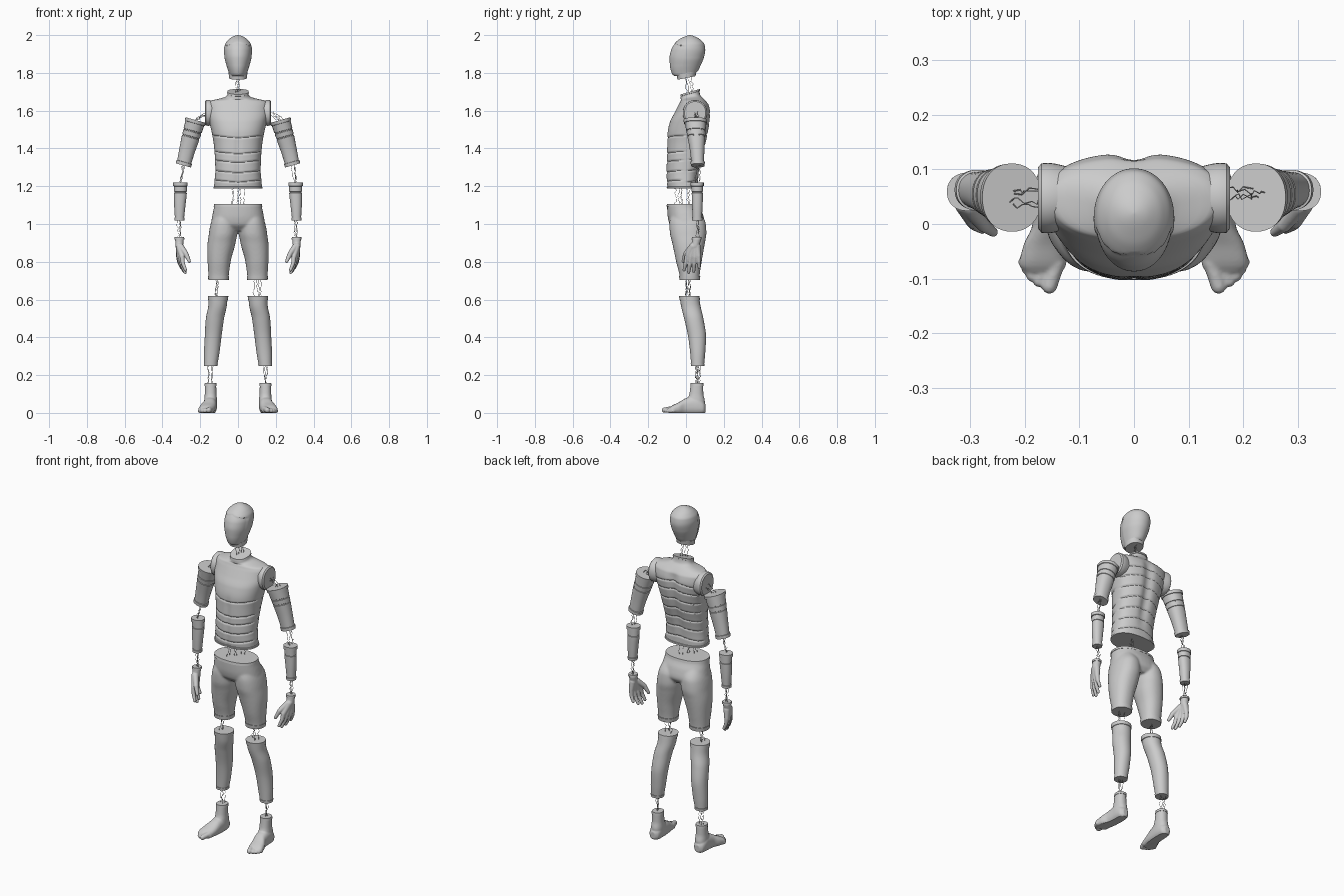
import bpy, bmesh, math, random
from mathutils import Vector, Matrix

if "Cube" in bpy.data.objects:
    bpy.data.objects.remove(bpy.data.objects["Cube"])

random.seed(4)


def interp(keys, z):
    """Monotone cubic interpolation of key rows (z, v1, v2, ...)."""
    if z <= keys[0][0]:
        return keys[0][1:]
    if z >= keys[-1][0]:
        return keys[-1][1:]
    i = max(k for k in range(len(keys) - 1) if keys[k][0] <= z)
    h = keys[i + 1][0] - keys[i][0]
    t = (z - keys[i][0]) / h

    def sec(k, c):
        return (keys[k + 1][c] - keys[k][c]) / (keys[k + 1][0] - keys[k][0])

    def slope(k, c):
        if k == 0:
            return sec(0, c)
        if k == len(keys) - 1:
            return sec(k - 1, c)
        a, b = sec(k - 1, c), sec(k, c)
        return 0 if a * b <= 0 else 2 * a * b / (a + b)

    return [(2*t**3 - 3*t*t + 1) * keys[i][c] + (t**3 - 2*t*t + t) * h * slope(i, c)
            + (3*t*t - 2*t**3) * keys[i + 1][c] + (t**3 - t*t) * h * slope(i + 1, c)
            for c in range(1, len(keys[0]))]


def loft(bm, keys, n=40, step=0.01, power=2.2, bands=(), relief=None, shift=None, remap=None, mid=0.5):
    """Closed stack of superellipses; keys are (z, half_width, y_front, y_back, x_centre)."""
    z0, z1 = keys[0][0], keys[-1][0]
    count = max(2, round((z1 - z0) / step))
    zs = [z0 + (z1 - z0) * i / count for i in range(count + 1)]
    for a, b, _ in bands:
        zs += [z for z in (a - .0006, a + .0006, b - .0006, b + .0006) if z0 < z < z1]
    rings = []
    for z in sorted(zs):
        w, yf, yb, xc = interp(keys, z)
        yc = yf + (yb - yf) * mid
        grow = sum(d for a, b, d in bands if a <= z <= b)
        ring = []
        for k in range(n):
            a = 2 * math.pi * k / n
            c, s = math.cos(a), math.sin(a)
            g = grow + (relief(z, c, s, w) if relief else 0)
            e = 2 / power
            x = xc + (w + g) * math.copysign(abs(c) ** e, c)
            y = yc + ((yb - yc if s > 0 else yc - yf) + g) * math.copysign(abs(s) ** e, s)
            p = Vector((x, y, z + (shift(x - xc, y - yc, z) if shift else 0)))
            ring.append(bm.verts.new(remap(p) if remap else p))
        rings.append(ring)
    for a, b in zip(rings, rings[1:]):
        for k in range(n):
            bm.faces.new((a[k], a[(k + 1) % n], b[(k + 1) % n], b[k]))
    bm.faces.new(rings[0][::-1])
    bm.faces.new(rings[-1])


def chain(bm, pts):
    """Rounded tapering chain through (x, y, z, r) points."""
    for p in pts:
        bmesh.ops.create_uvsphere(bm, u_segments=14, v_segments=10, radius=p[3],
                                  matrix=Matrix.Translation(p[:3]))
    for p, q in zip(pts, pts[1:]):
        a, b = Vector(p[:3]), Vector(q[:3])
        m = Matrix.Translation((a + b) / 2) @ (b - a).to_track_quat('Z', 'Y').to_matrix().to_4x4()
        bmesh.ops.create_cone(bm, cap_ends=True, segments=14, radius1=p[3], radius2=q[3],
                              depth=(b - a).length, matrix=m)


def finish(bm, name, mirror=False):
    me = bpy.data.meshes.new(name)
    bm.to_mesh(me)
    bm.free()
    ob = bpy.data.objects.new(name, me)
    bpy.context.collection.objects.link(ob)
    if mirror:
        other = me.copy()
        other.transform(Matrix.Scale(-1, 4, (1, 0, 0)))
        other.flip_normals()
        ob.name = name + "_left"
        bpy.context.collection.objects.link(bpy.data.objects.new(name + "_right", other))
    return ob


def fuse(bm, voxel, zmin=None, zmax=None, smooth=4):
    """Voxel-merge overlapping volumes, smooth, then trim flat; returns a new bmesh."""
    ob = finish(bm, "temp")
    m = ob.modifiers.new("merge", 'REMESH')
    m.mode, m.voxel_size = 'VOXEL', voxel
    s = ob.modifiers.new("soften", 'SMOOTH')
    s.factor, s.iterations = 0.5, smooth
    me = bpy.data.meshes.new_from_object(ob.evaluated_get(bpy.context.evaluated_depsgraph_get()))
    bpy.data.objects.remove(ob)
    out = bmesh.new()
    out.from_mesh(me)
    for z, up in ((zmin, -1), (zmax, 1)):
        if z is not None:
            bmesh.ops.bisect_plane(out, geom=out.verts[:] + out.edges[:] + out.faces[:],
                                   plane_co=(0, 0, z), plane_no=(0, 0, up), clear_outer=True)
            bmesh.ops.holes_fill(out, edges=[e for e in out.edges if e.is_boundary], sides=0)
    return out


def wires(name, a, b, spread, count=4):
    cu = bpy.data.curves.new(name, 'CURVE')
    cu.dimensions, cu.bevel_depth, cu.bevel_resolution = '3D', 0.0012, 0
    for _ in range(count):
        off = Vector((random.uniform(-1, 1) * spread, random.uniform(-1, 1) * spread, 0))
        sp = cu.splines.new('POLY')
        sp.points.add(7)
        for i, p in enumerate(sp.points):
            j = Vector([random.uniform(-1, 1) * 0.006 for _ in range(3)])
            p.co = (*(Vector(a).lerp(Vector(b), i / 7) + off + j), 1)
    bpy.context.collection.objects.link(bpy.data.objects.new(name, cu))


def smoothstep(a, b, v):
    t = min(1, max(0, (v - a) / (b - a)))
    return t * t * (3 - 2 * t)


# Head with a slightly inset face plate
bm = bmesh.new()
loft(bm, [(1.79, .045, -.062, .05, 0), (1.80, .048, -.075, .062, 0), (1.84, .061, -.088, .078, 0),
          (1.88, .071, -.09, .094, 0), (1.92, .074, -.082, .102, 0), (1.95, .069, -.066, .098, 0),
          (1.975, .052, -.04, .078, 0), (1.99, .032, -.012, .052, 0), (1.997, .017, .005, .036, 0),
          (2.0, .003, .017, .023, 0)], n=64, step=.004, power=2.05,
     relief=lambda z, c, s, w: -.003 if s < -.25 and z < 1.962 - .02 * abs(c) else 0,
     shift=lambda x, y, z: .14 * y * (1 - smoothstep(1.79, 1.85, z)))
finish(bm, "head")
bm = bmesh.new()
loft(bm, [(1.773, .047, -.045, .05, 0), (1.80, .05, -.05, .056, 0)], shift=lambda x, y, z: .2 * y)
finish(bm, "head_collar")

# Torso: overlapping plates, spine groove, sloped collar
FRONT, BACK = (1.455, 1.37, 1.325, 1.27, 1.22), (1.24, 1.30, 1.36, 1.42, 1.48, 1.54, 1.59)


def torso_relief(z, c, s, w):
    x = c * w
    if s > 0:
        cut = sum(math.exp(-((z - g + .15 * abs(x)) / .004) ** 2) for g in BACK)
        return -.005 * cut * smoothstep(0, .3, s) - .013 * math.exp(-(x / .022) ** 2) * (
            smoothstep(1.2, 1.4, z) - smoothstep(1.6, 1.66, z))
    cut = sum(math.exp(-((z - g - .1 * abs(x)) / .004) ** 2) for g in FRONT)
    return (-.005 * cut * smoothstep(0, .3, -s)
            - .005 * math.exp(-(x / .01) ** 2) * (1 - smoothstep(1.42, 1.52, z)))


bm = bmesh.new()
loft(bm, [(1.187, .127, -.098, .065, 0), (1.22, .125, -.102, .065, 0), (1.28, .12, -.104, .07, 0),
          (1.35, .122, -.102, .085, 0), (1.42, .128, -.1, .105, 0), (1.48, .138, -.098, .118, 0),
          (1.54, .152, -.085, .127, 0), (1.59, .163, -.06, .13, 0), (1.63, .163, -.04, .122, 0),
          (1.65, .15, -.03, .106, 0), (1.663, .10, -.026, .09, 0), (1.672, .066, -.028, .077, 0),
          (1.685, .056, -.028, .072, 0), (1.702, .053, -.026, .07, 0)],
     n=96, step=.004, power=2.3, mid=.56, bands=[(1.18, 1.197, .004), (1.692, 1.71, .003)],
     relief=torso_relief, shift=lambda x, y, z: .28 * y * smoothstep(1.65, 1.69, z))
finish(bm, "torso")

# Shoulder sockets
bm = bmesh.new()
loft(bm, [(.12, .062, -.008, .105, -1.588), (.158, .068, -.017, .112, -1.588),
          (.17, .067, -.016, .111, -1.588), (.176, .06, -.008, .104, -1.588)],
     step=.006, power=2.1, remap=lambda p: Vector((p.z, p.y, -p.x)))
finish(bm, "shoulder_socket", True)

# Pelvis and thighs merged into one body
bm = bmesh.new()
loft(bm, [(.965, .09, -.055, .08, 0), (1.0, .142, -.088, .1, 0), (1.05, .135, -.098, .09, 0),
          (1.10, .126, -.1, .07, 0), (1.14, .125, -.1, .068, 0)], power=2.3)
for side in (1, -1):
    loft(bm, [(.66, .052, -.03, .07, .103 * side), (.71, .053, -.032, .071, .103 * side),
              (.8, .061, -.052, .083, .1 * side), (.9, .074, -.073, .1, .087 * side),
              (.95, .075, -.085, .108, .079 * side), (1.0, .07, -.088, .105, .075 * side),
              (1.08, .05, -.07, .06, .065 * side)])
finish(fuse(bm, .006, .706, 1.105, 6), "pelvis_and_thighs")
bm = bmesh.new()
loft(bm, [(.704, .054, -.034, .073, .103), (.726, .056, -.037, .076, .103)], step=.02)
finish(bm, "knee_band", True)
bm = bmesh.new()
loft(bm, [(1.092, .129, -.103, .073, 0), (1.106, .127, -.101, .07, 0)], step=.02, n=64, power=2.3)
finish(bm, "waist_band")

# Arms
bm = bmesh.new()
loft(bm, [(1.31, .036, .03, .095, .289), (1.38, .04, .022, .097, .272), (1.46, .046, .008, .102, .25),
          (1.55, .05, -.01, .107, .224)], shift=lambda x, y, z: .28 * x,
     bands=[(1.30, 1.328, .004), (1.458, 1.464, -.003), (1.488, 1.494, -.003), (1.533, 1.56, .004)])
finish(bm, "upper_arm", True)
bm = bmesh.new()
loft(bm, [(1.018, .023, .036, .083, .31), (1.1, .03, .032, .088, .308), (1.17, .034, .03, .09, .305),
          (1.22, .034, .028, .09, .305)],
     bands=[(1.01, 1.034, .003), (1.165, 1.171, -.003), (1.2, 1.23, .004)])
finish(bm, "forearm", True)

# Hands
bm = bmesh.new()
chain(bm, [(.31, .056, .945, .025), (.31, .056, .915, .023), (.311, .05, .885, .021)])
for kx, ky, kz, tx, ty, tz in ((.296, .006, .828, .278, -.01, .757), (.305, .026, .826, .28, .014, .744),
                               (.312, .047, .826, .287, .041, .75), (.315, .066, .832, .3, .07, .77)):
    chain(bm, [(.311, .035 + ky * .35, .882, .019), (kx, ky, kz, .0135),
               ((kx + tx) / 2 + .005, (ky + ty) / 2, (kz + tz) / 2, .0105), (tx, ty, tz, .0085)])
chain(bm, [(.303, .032, .88, .017), (.276, -.002, .843, .013), (.258, -.015, .803, .009)])
finish(fuse(bm, .003, None, .928, 3), "hand", True)
bm = bmesh.new()
loft(bm, [(.918, .026, .03, .082, .31), (.93, .025, .031, .081, .31)], n=32)
finish(bm, "wrist_band", True)

# Shins
bm = bmesh.new()
loft(bm, [(.247, .034, .028, .095, .145), (.32, .041, .022, .102, .139), (.4, .044, .012, .106, .132),
          (.5, .048, -.01, .092, .122), (.57, .049, -.027, .076, .108), (.62, .051, -.034, .068, .105)],
     power=2.1, bands=[(.24, .262, .002), (.597, .63, .003)])
finish(bm, "shin", True)

# Feet
bm = bmesh.new()
loft(bm, [(.02, .03, .02, .09, .145), (.06, .034, .005, .1, .145), (.1, .031, .018, .092, .145),
          (.18, .029, .027, .09, .145)])
loft(bm, [(-.104, .014, .004, .045, .147), (-.09, .031, -.006, .062, .147), (-.05, .036, -.01, .09, .147),
          (0, .036, -.01, .078, .15), (.04, .042, -.008, .055, .161), (.075, .043, -.006, .038, .167),
          (.088, .034, -.003, .028, .167)], power=2.4,
     remap=lambda p: Vector((p.x, -p.z, p.y)))
for bx, by, tx, ty, r in ((.141, -.07, .155, -.114, .0145), (.162, -.07, .174, -.105, .0115),
                          (.176, -.066, .187, -.095, .011), (.187, -.06, .196, -.083, .0105),
                          (.195, -.052, .203, -.07, .0095)):
    chain(bm, [(bx, by, r + .007, r * 1.1), ((bx + tx) / 2, (by + ty) / 2, r + .004, r), (tx, ty, r, r)])
finish(fuse(bm, .004, 0, .15, 3), "foot", True)
bm = bmesh.new()
loft(bm, [(.143, .032, .024, .093, .145), (.157, .031, .025, .092, .145)], n=32)
finish(bm, "ankle_band", True)

# Loose wires in every joint gap
wires("neck_wires", (0, .02, 1.69), (0, .01, 1.785), .02)
wires("waist_wires", (0, -.01, 1.1), (0, -.01, 1.19), .05, 6)
for side, tag in ((1, "left"), (-1, "right")):
    for part, a, b, sp in (("shoulder", (.168, .045, 1.59), (.225, .045, 1.55), .02),
                           ("elbow", (.29, .062, 1.31), (.304, .06, 1.22), .014),
                           ("wrist", (.31, .058, 1.02), (.31, .056, .925), .01),
                           ("knee", (.103, .02, .71), (.105, .02, .615), .02),
                           ("ankle", (.145, .06, .25), (.145, .06, .15), .014)):
        wires(f"{part}_wires_{tag}", (a[0] * side, *a[1:]), (b[0] * side, *b[1:]), sp)

# Smooth shading with sharp rims
meshes = [o for o in bpy.context.collection.objects if o.type == 'MESH']
for o in meshes:
    o.select_set(True)
bpy.context.view_layer.objects.active = meshes[0]
bpy.ops.object.shade_smooth_by_angle(angle=math.radians(35))
